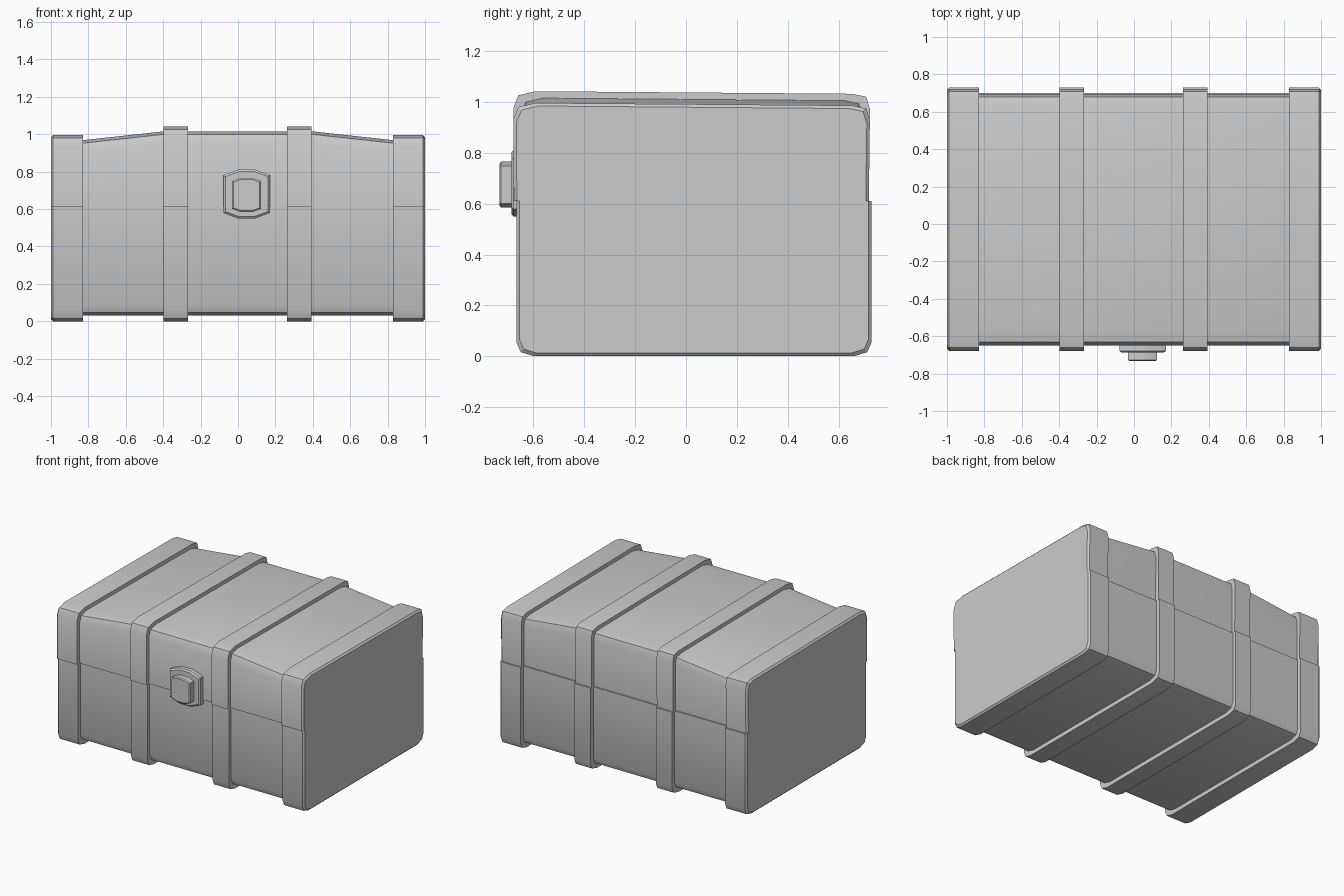
import bpy, bmesh

if "Cube" in bpy.data.objects:
    bpy.data.objects.remove(bpy.data.objects["Cube"])

SEAM = 0.61


def make_object(name, bm):
    bmesh.ops.recalc_face_normals(bm, faces=bm.faces)
    mesh = bpy.data.meshes.new(name)
    bm.to_mesh(mesh)
    bm.free()
    obj = bpy.data.objects.new(name, mesh)
    bpy.context.collection.objects.link(obj)
    bpy.context.view_layer.objects.active = obj
    obj.select_set(True)
    bpy.ops.object.shade_smooth_by_angle(angle=0.5)
    obj.select_set(False)
    return obj


def loft(name, rings):
    """Skin a row of equal-length point rings and cap both ends."""
    bm = bmesh.new()
    rows = [[bm.verts.new(p) for p in ring] for ring in rings]
    n = len(rows[0])
    for a, b in zip(rows, rows[1:]):
        for i in range(n):
            j = (i + 1) % n
            bm.faces.new((a[i], a[j], b[j], b[i]))
    bm.faces.new(rows[0])
    bm.faces.new(rows[-1])
    return make_object(name, bm)


def base_ring(x, front, back, bottom):
    pts = [(front, SEAM), (front, bottom + .055), (front + .017, bottom + .016),
           (front + .07, bottom), (back - .07, bottom), (back - .017, bottom + .016),
           (back, bottom + .055), (back, SEAM)]
    return [(x, y, z) for y, z in pts]


def lid_ring(x, front, back, top):
    # the lid leans back very slightly
    pts = [(front, SEAM), (front - .002, top - .065), (front + .018, top - .016),
           (front + .085, top), (back - .065, top - .01), (back - .01, top - .022),
           (back + .004, top - .07), (back, SEAM)]
    return [(x, y, z) for y, z in pts]


# Inset chest body and gently humped lid
loft("chest_body", [base_ring(x, -.64, .70, .03) for x in (-.95, .95)])
loft("lid_body", [lid_ring(x, -.648, .69, t) for x, t in
                  ((-.95, .955), (-.83, .968), (-.40, 1.015), (.40, 1.015), (.83, .968), (.95, .955))])

# Two straps over the middle
for side, xc in (("left", -.333), ("right", .327)):
    xs = (xc - .066, xc + .066)
    loft(side + "_strap_base", [base_ring(x, -.667, .73, 0) for x in xs])
    loft(side + "_strap_lid", [lid_ring(x, -.677, .719, 1.042) for x in xs])

# End caps with a small bevel on the outer rim
for side, s in (("left", -1), ("right", 1)):
    sections = ((.828, 0), (.988, 0), (1.0, .012))
    loft(side + "_end_base", [base_ring(s * x, -.667 + d, .73 - d, d) for x, d in sections])
    loft(side + "_end_lid", [lid_ring(s * x, -.677 + d, .719 - d, .996 - d) for x, d in sections])


def latch_ring(y, half_w, half_h, cut_x, cut_z, zc):
    w, h = half_w, half_h
    pts = [(-w + cut_x, h), (w - cut_x, h), (w, h - cut_z), (w, -h + cut_z),
           (w - cut_x, -h), (-w + cut_x, -h), (-w, -h + cut_z), (-w, h - cut_z)]
    return [(.046 + x, y, zc + z) for x, z in pts]


# Octagonal latch plate and raised clasp, slightly off centre
loft("latch_plate", [latch_ring(-.62, .124, .131, .08, .03, .68),
                     latch_ring(-.678, .124, .131, .08, .03, .68),
                     latch_ring(-.687, .114, .121, .075, .028, .68)])
loft("latch_clasp", [latch_ring(-.67, .077, .09, .042, .016, .675),
                     latch_ring(-.727, .077, .09, .042, .016, .675),
                     latch_ring(-.733, .07, .083, .038, .015, .675)])
